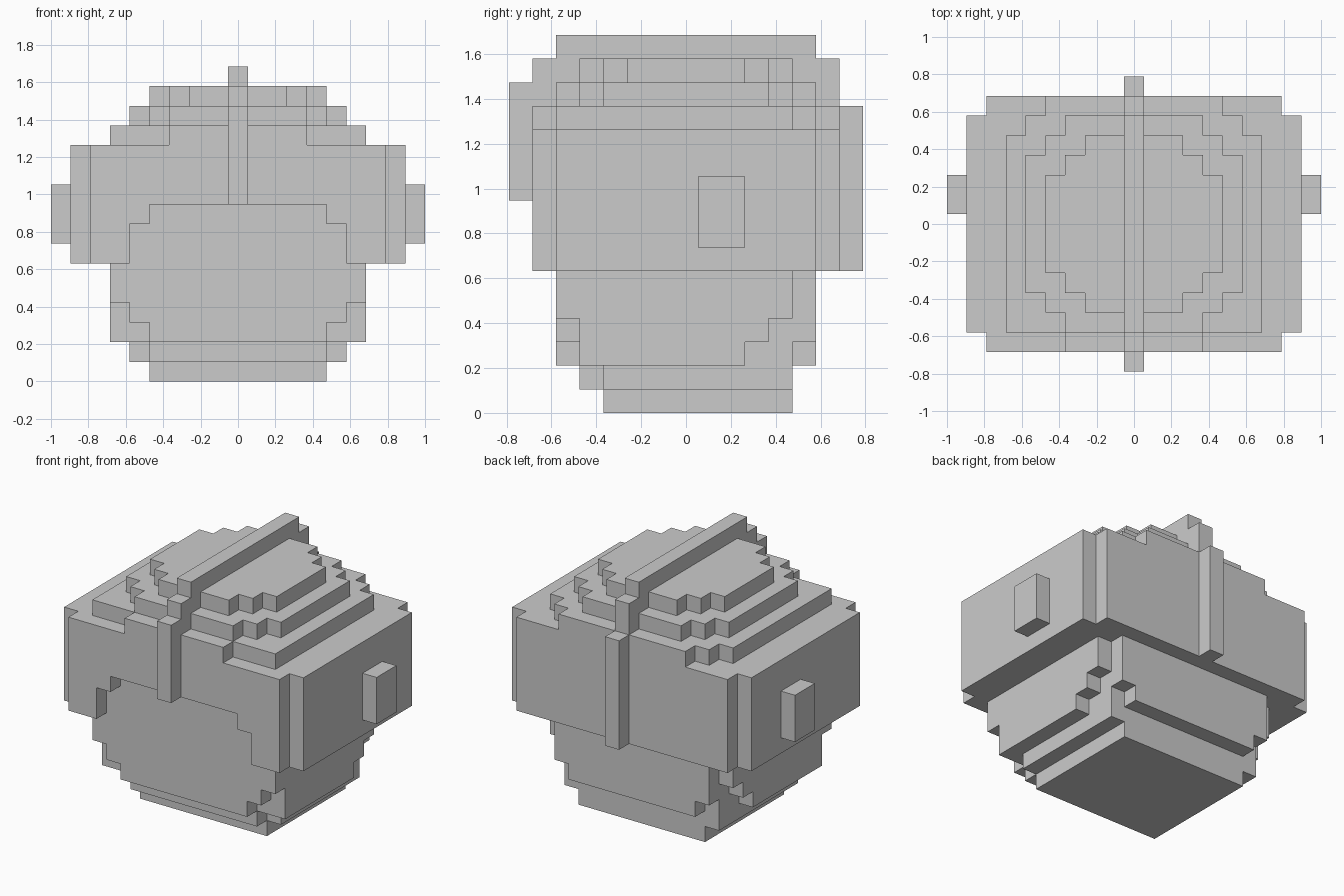
import bpy, bmesh
from math import floor
from mathutils import Vector

if "Cube" in bpy.data.objects:
    bpy.data.objects.remove(bpy.data.objects["Cube"])

U = 2 / 19  # edge length of one block


def cells(boxes):
    """Block cells filled by boxes (x0, x1, y0, y1, z0, z1), given in block units."""
    out = set()
    for x0, x1, y0, y1, z0, z1 in boxes:
        for x in range(floor(x0 + .5), floor(x1 + .5)):
            for y in range(floor(y0 + .5), floor(y1 + .5)):
                for z in range(z0, z1):
                    out.add((x, y, z))
    return out


def sym(hx, y0, y1, z0, z1):
    """Box symmetric about x = 0."""
    return (-hx, hx, y0, y1, z0, z1)


def build(name, filled):
    """Skin a set of cells with outer faces and merge the flat areas."""
    bm = bmesh.new()
    for c in filled:
        for axis in range(3):
            for s in (0, 1):
                n = list(c)
                n[axis] += 2 * s - 1
                if tuple(n) in filled:
                    continue
                ring = [(0, 0), (1, 0), (1, 1), (0, 1)]
                if not s:
                    ring.reverse()
                vs = []
                for a, b in ring:
                    p = Vector(c)
                    p[axis] += s
                    p[(axis + 1) % 3] += a
                    p[(axis + 2) % 3] += b
                    vs.append(bm.verts.new(((p.x - .5) * U, (p.y - .5) * U, p.z * U)))
                bm.faces.new(vs)
    bmesh.ops.remove_doubles(bm, verts=bm.verts, dist=U * .01)
    bmesh.ops.dissolve_limit(bm, angle_limit=.01, verts=bm.verts, edges=bm.edges)
    me = bpy.data.meshes.new(name)
    bm.to_mesh(me)
    bm.free()
    bpy.context.collection.objects.link(bpy.data.objects.new(name, me))


# Head: chin layers, jaw with chipped corners, face block
head = cells([
    sym(4.5, -3.5, 4.5, 0, 1),
    sym(4.5, -4.5, 4.5, 1, 2), sym(5.5, -3.5, 4.5, 1, 2),
    sym(4.5, -5.5, 5.5, 2, 3), sym(5.5, -4.5, 4.5, 2, 3), sym(6.5, -4.5, 2.5, 2, 3),
    sym(5.5, -5.5, 5.5, 3, 4), sym(6.5, -4.5, 3.5, 3, 4),
    sym(6.5, -5.5, 4.5, 4, 9), sym(5.5, -5.5, 5.5, 4, 9),
])
build("head", head)

# Helmet: wide band, then stepped rounded layers, with a face opening
helmet = cells([
    sym(8.5, -5.5, 5.5, 6, 12), sym(7.5, -6.5, 6.5, 6, 12),
    sym(6.5, -5.5, 4.5, 12, 13), sym(5.5, -5.5, 5.5, 12, 13),
    sym(4.5, -5.5, 6.5, 12, 13), sym(3.5, -6.5, 6.5, 12, 13),
    sym(5.5, -3.5, 3.5, 13, 14), sym(4.5, -4.5, 4.5, 13, 14), sym(3.5, -5.5, 5.5, 13, 14),
    sym(4.5, -2.5, 2.5, 14, 15), sym(3.5, -3.5, 3.5, 14, 15), sym(2.5, -4.5, 4.5, 14, 15),
])
opening = cells([sym(5.5, -6.5, -5.5, 6, 8), sym(4.5, -6.5, -5.5, 8, 9)])
build("helmet", helmet - opening - head)

# Crest: ridge running from the brow over the top to the nape
crest = cells([
    sym(.5, -7.5, -6.5, 9, 14), sym(.5, -6.5, -5.5, 13, 15),
    sym(.5, -5.5, 5.5, 14, 16),
    sym(.5, 5.5, 6.5, 13, 15), sym(.5, 6.5, 7.5, 6, 13),
])
build("crest", crest - helmet)

# Side knobs
build("knob_right", cells([(8.5, 9.5, .5, 2.5, 7, 10)]))
build("knob_left", cells([(-9.5, -8.5, .5, 2.5, 7, 10)]))
